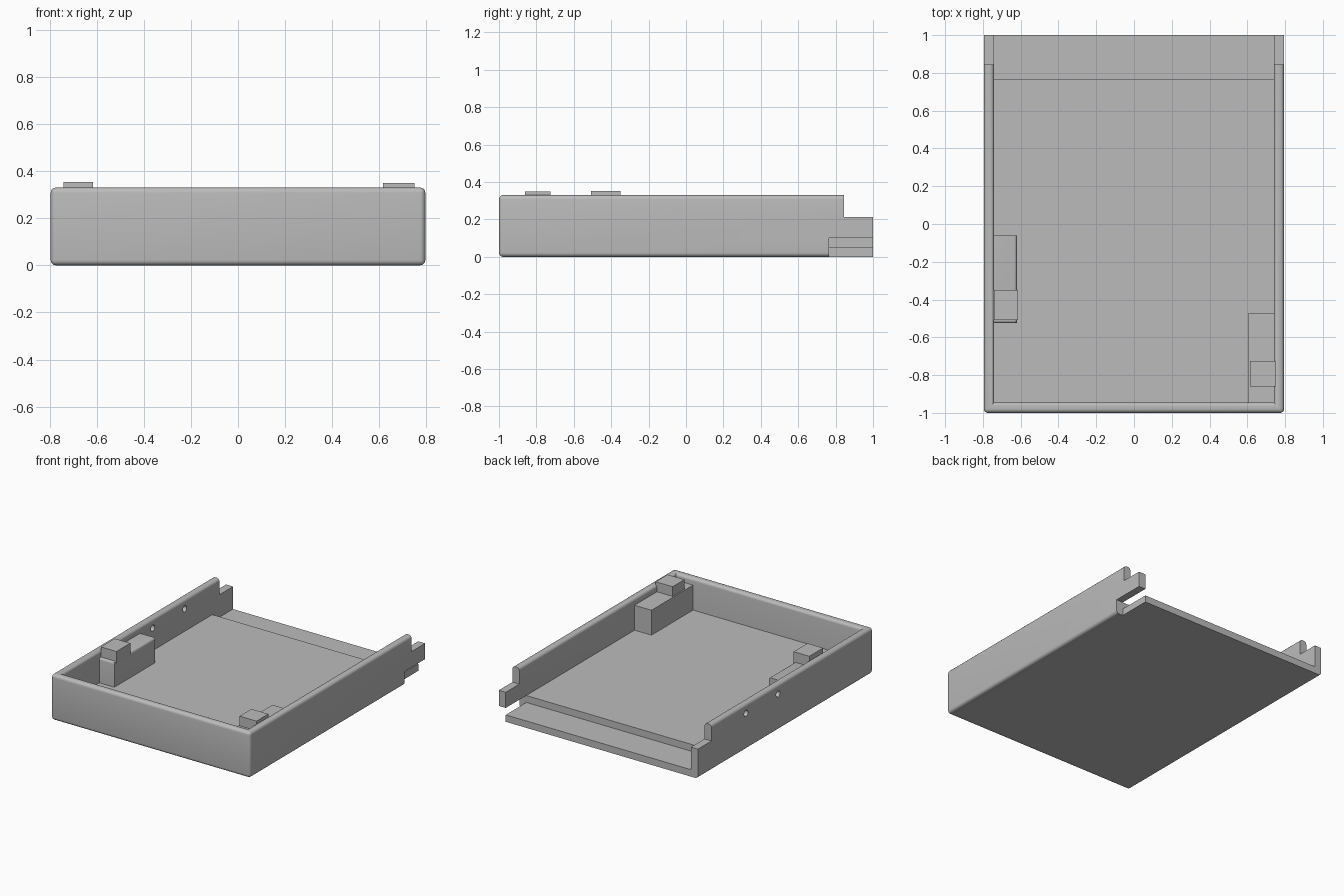
import bpy, bmesh, math
from mathutils import Matrix

if "Cube" in bpy.data.objects:
    bpy.data.objects.remove(bpy.data.objects["Cube"])

grey = bpy.data.materials.new("plain grey")
grey.diffuse_color = (0.5, 0.5, 0.5, 1)
grey.use_nodes = True
grey.node_tree.nodes["Principled BSDF"].inputs["Base Color"].default_value = grey.diffuse_color

W, IN = 0.795, 0.74        # outer and inner half width
TOP, FLOOR = 0.33, 0.10    # rim and floor heights


def finish(bm, name):
    bmesh.ops.recalc_face_normals(bm, faces=bm.faces)
    me = bpy.data.meshes.new(name)
    bm.to_mesh(me)
    bm.free()
    ob = bpy.data.objects.new(name, me)
    bpy.context.collection.objects.link(ob)
    me.materials.append(grey)
    return ob


def prism(points, vec):
    """Extrude a closed outline along vec."""
    bm = bmesh.new()
    face = bm.faces.new([bm.verts.new(p) for p in points])
    ext = bmesh.ops.extrude_face_region(bm, geom=[face])
    bmesh.ops.translate(bm, vec=vec, verts=[v for v in ext["geom"] if isinstance(v, bmesh.types.BMVert)])
    return bm


def box(name, x0, x1, y0, y1, z0, z1):
    bm = prism([(x0, y0, z0), (x1, y0, z0), (x1, y1, z0), (x0, y1, z0)], (0, 0, z1 - z0))
    return finish(bm, name)


def smooth(ob):
    bpy.ops.object.select_all(action='DESELECT')
    bpy.context.view_layer.objects.active = ob
    ob.select_set(True)
    bpy.ops.object.shade_smooth_by_angle(angle=math.radians(35))


def cut(ob, cutter):
    mod = ob.modifiers.new("cut", 'BOOLEAN')
    mod.operation, mod.solver, mod.object = 'DIFFERENCE', 'EXACT', cutter
    bpy.context.view_layer.objects.active = ob
    bpy.ops.object.modifier_apply(modifier=mod.name)
    bpy.data.objects.remove(cutter)


# U-shaped wall with rounded outer edges and rim
u = [(-W, 1), (-W, -1), (W, -1), (W, 1), (IN, 1), (IN, -0.945), (-IN, -0.945), (-IN, 1)]
bm = prism([(x, y, 0) for x, y in u], (0, 0, TOP))


def rounded(e):
    a, b = e.verts[0].co, e.verts[1].co
    if min(a.y, b.y) > 0.99:                       # open back end stays sharp
        return False
    outer = all(abs(p.x) > 0.79 or p.y < -0.99 for p in (a, b))
    return outer or (a.z > 0.3 and b.z > 0.3)


bmesh.ops.bevel(bm, geom=[e for e in bm.edges if rounded(e)], offset=0.022,
                segments=5, profile=0.5, affect='EDGES', clamp_overlap=True)
wall = finish(bm, "wall")

# Stepped back ends, hinge notch on the right, two holes on the left
cut(wall, box("step_cutter", -1, 1, 0.845, 1.1, 0.213, 0.5))
cut(wall, box("notch_cutter", 0.7, 0.9, 0.765, 1.1, -0.1, FLOOR))
for y in (0.085, 0.45):
    bm = bmesh.new()
    bmesh.ops.create_cone(bm, cap_ends=True, segments=24, radius1=0.022, radius2=0.022, depth=0.3,
                          matrix=Matrix.Translation((-0.77, y, 0.262)) @ Matrix.Rotation(math.pi / 2, 4, 'Y'))
    cut(wall, finish(bm, "hole_cutter"))
smooth(wall)

# Floor with a lower ledge at the back
side = [(-0.945, 0), (1, 0), (1, 0.05), (0.765, 0.05), (0.765, FLOOR), (-0.945, FLOOR)]
finish(prism([(-IN, y, z) for y, z in side], (2 * IN, 0, 0)), "floor")

# Left block, softened on the front and inner top edges
left = box("left_block", -IN, -0.62, -0.525, -0.06, FLOOR, 0.28)
bm = bmesh.new()
bm.from_mesh(left.data)
edges = [e for e in bm.edges if all(v.co.y < -0.5 and v.co.z > 0.2 for v in e.verts)
         or all(v.co.x > -0.63 and v.co.z > 0.2 for v in e.verts)]
bmesh.ops.bevel(bm, geom=edges, offset=0.015, segments=4, profile=0.5, affect='EDGES')
bm.to_mesh(left.data)
bm.free()
smooth(left)

# Right block and the raised tabs on both blocks
box("right_block", 0.605, IN, -0.945, -0.47, FLOOR, 0.28)
box("left_tab", -IN, -0.615, -0.508, -0.35, 0.265, 0.353)
box("right_tab", 0.615, 0.75, -0.86, -0.725, 0.28, 0.35)
